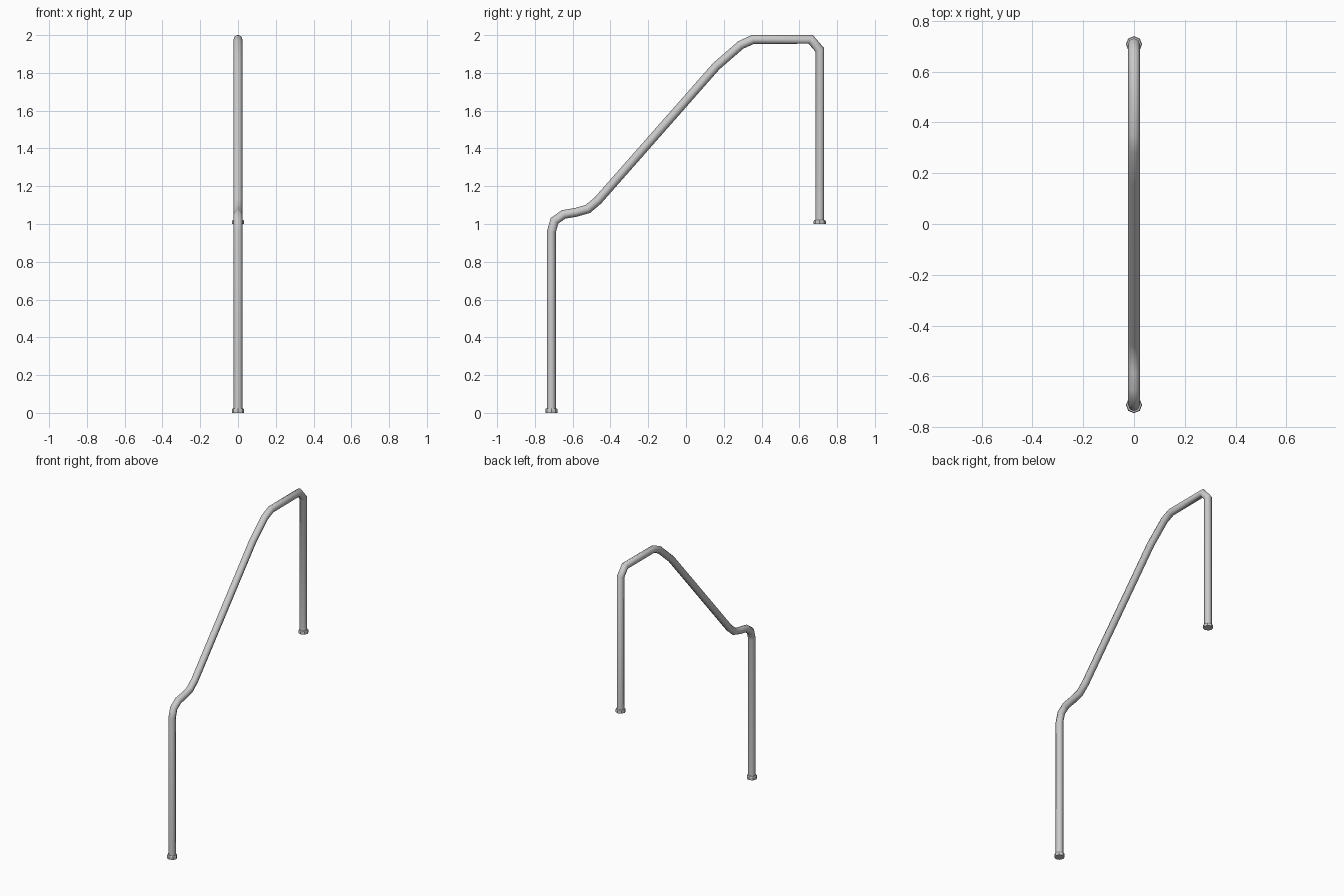
import bpy, bmesh, math
from mathutils import Vector

if "Cube" in bpy.data.objects:
    bpy.data.objects.remove(bpy.data.objects["Cube"])

SIDES = 8


def finish(name, bm, angle):
    bmesh.ops.recalc_face_normals(bm, faces=bm.faces)
    me = bpy.data.meshes.new(name)
    bm.to_mesh(me)
    bm.free()
    ob = bpy.data.objects.new(name, me)
    bpy.context.collection.objects.link(ob)
    bpy.ops.object.select_all(action='DESELECT')
    ob.select_set(True)
    bpy.context.view_layer.objects.active = ob
    bpy.ops.object.shade_smooth_by_angle(angle=math.radians(angle))
    return ob


def skin(bm, rings):
    for a, b in zip(rings, rings[1:]):
        for i in range(SIDES):
            j = (i + 1) % SIDES
            bm.faces.new((a[i], a[j], b[j], b[i]))
    bm.faces.new(rings[0])
    bm.faces.new(rings[-1])


def tube(name, path, r):
    """Sweep a round section along a path in the YZ plane with mitred bends."""
    bm = bmesh.new()
    pts = [Vector((0, y, z)) for y, z in path]
    rings = []
    for k, p in enumerate(pts):
        d0 = (p - pts[max(k - 1, 0)]).normalized()
        d1 = (pts[min(k + 1, len(pts) - 1)] - p).normalized()
        t = (d0 + d1).normalized()
        n = Vector((0, -t.z, t.y))
        mitre = 1 / max(t.dot(d1 if d1.length else d0), 0.5)
        ring = []
        for i in range(SIDES):
            a = 2 * math.pi * i / SIDES
            ring.append(bm.verts.new(p + Vector((r * math.cos(a), 0, 0)) + n * (r * mitre * math.sin(a))))
        rings.append(ring)
    skin(bm, rings)
    return finish(name, bm, 60)


def foot(name, y, z, h):
    """Octagonal collar with a slightly narrowed top lip."""
    bm = bmesh.new()
    rings = []
    for r, dz in ((0.032, 0), (0.032, h * 0.8), (0.029, h)):
        rings.append([bm.verts.new((r * math.cos(2 * math.pi * i / SIDES),
                                    y + r * math.sin(2 * math.pi * i / SIDES), z + dz))
                      for i in range(SIDES)])
    skin(bm, rings)
    return finish(name, bm, 30)


# Bent handrail: front post, short kink, slope, level top, rear post
rail_path = [(-0.713, 0.003), (-0.713, 0.958), (-0.696, 1.017), (-0.648, 1.051),
             (-0.582, 1.062), (-0.519, 1.080), (-0.466, 1.125), (0.16, 1.835),
             (0.29, 1.948), (0.355, 1.977), (0.66, 1.978), (0.708, 1.922), (0.708, 1.003)]
tube("handrail", rail_path, 0.0235)

# Floor collars on the lower and upper steps
foot("front_foot", -0.713, 0.0, 0.024)
foot("rear_foot", 0.708, 1.0, 0.02)
